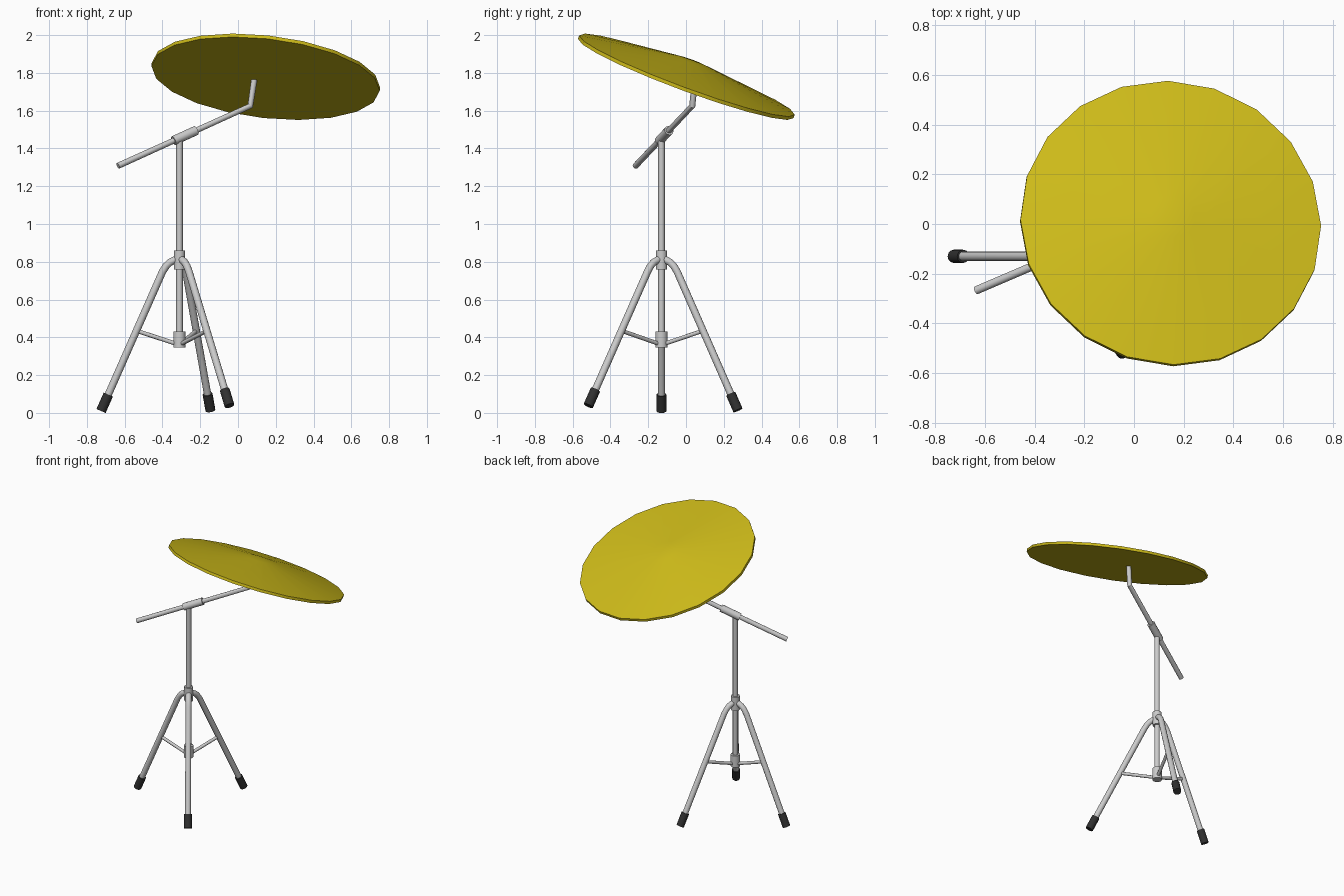
import bpy, bmesh
from math import cos, sin, tau, radians
from mathutils import Vector

if "Cube" in bpy.data.objects:
    bpy.data.objects.remove(bpy.data.objects["Cube"])

def material(name, color):
    m = bpy.data.materials.new(name)
    m.diffuse_color = (*color, 1)
    m.use_nodes = True
    m.node_tree.nodes["Principled BSDF"].inputs["Base Color"].default_value = m.diffuse_color
    return m

BRASS = material("brass_yellow", (0.62, 0.5, 0.01))
RUBBER = material("black_rubber", (0.03, 0.03, 0.03))

def smooth(obj, mat=None):
    bpy.ops.object.select_all(action='DESELECT')
    obj.select_set(True)
    bpy.context.view_layer.objects.active = obj
    if obj.type == 'CURVE':
        bpy.ops.object.convert(target='MESH')
        obj = bpy.context.view_layer.objects.active
    bpy.ops.object.shade_smooth_by_angle(angle=radians(35))
    if mat:
        obj.data.materials.append(mat)
    return obj

def tube(name, points, radius, mat=None):
    """Round capped tube swept along a path of points."""
    cu = bpy.data.curves.new(name, 'CURVE')
    cu.dimensions = '3D'
    cu.bevel_depth = radius
    cu.bevel_resolution = 4
    cu.use_fill_caps = True
    sp = cu.splines.new('POLY')
    sp.points.add(len(points) - 1)
    for p, co in zip(sp.points, points):
        p.co = (*co, 1)
    obj = bpy.data.objects.new(name, cu)
    bpy.context.collection.objects.link(obj)
    return smooth(obj, mat)

def lathe(name, profile, sides, mat):
    """Closed solid of revolution; profile is (radius, z), ends on the axis."""
    bm = bmesh.new()
    rings = []
    for r, z in profile:
        n = 1 if r == 0 else sides
        rings.append([bm.verts.new((r * cos(tau * i / sides), r * sin(tau * i / sides), z))
                      for i in range(n)])
    for a, b in zip(rings, rings[1:]):
        for i in range(sides):
            j = (i + 1) % sides
            quad = [a[i % len(a)], a[j % len(a)], b[j % len(b)], b[i % len(b)]]
            bm.faces.new(list(dict.fromkeys(quad)))
    bmesh.ops.recalc_face_normals(bm, faces=bm.faces)
    me = bpy.data.meshes.new(name)
    bm.to_mesh(me)
    bm.free()
    obj = bpy.data.objects.new(name, me)
    bpy.context.collection.objects.link(obj)
    return smooth(obj, mat)

# Upright pole and its two collars
PX, PY = -0.31, -0.13
axis = lambda z: Vector((PX, PY, z))
tube("pole", [axis(0.36), axis(1.455)], 0.0175)
tube("upper_collar", [axis(0.76), axis(0.86)], 0.03)
tube("lower_collar", [axis(0.345), axis(0.43)], 0.032)

# Three bent legs with rubber feet and braces
feet = {"left": (-0.725, -0.13, 0.01), "front": (-0.045, -0.517, 0.038),
        "back": (-0.146, 0.275, 0.014)}
for side, foot in feet.items():
    foot = Vector(foot)
    out = Vector((foot.x - PX, foot.y - PY, 0)).normalized()
    bend = [axis(z) + out * d for d, z in
            ((0.0, 0.815), (0.025, 0.81), (0.05, 0.797), (0.07, 0.778), (0.09, 0.747))]
    knee = bend[-1]
    tube(side + "_leg", bend + [foot.lerp(knee, 0.03)], 0.0195)
    along = (knee - foot).normalized()
    tube(side + "_foot", [foot, foot + along * 0.095], 0.0265, RUBBER)
    joint = knee.lerp(foot, (knee.z - 0.435) / (knee.z - foot.z))
    tube(side + "_brace", [axis(0.365) + out * 0.015, joint], 0.011)

# Boom arm, clamp sleeve and angled tip
start, elbow = Vector((-0.635, -0.267, 1.308)), Vector((0.065, 0.033, 1.625))
tube("boom_arm", [start, elbow, Vector((0.087, 0.048, 1.77))], 0.0165)
tube("boom_sleeve", [start.lerp(elbow, 0.42), start.lerp(elbow, 0.59)], 0.0255)

# Tilted cymbal: shallow cone with a thin rim and a flat underside
cymbal = lathe("cymbal", [(0, -0.01), (0.608, -0.01), (0.608, 0.009),
                          (0.09, 0.086), (0, 0.093)], 20, BRASS)
cymbal.location = (0.147, 0.002, 1.78)
cymbal.rotation_mode = 'QUATERNION'
cymbal.rotation_quaternion = Vector((0, 0, 1)).rotation_difference(Vector((0.116, 0.37, 1)))
